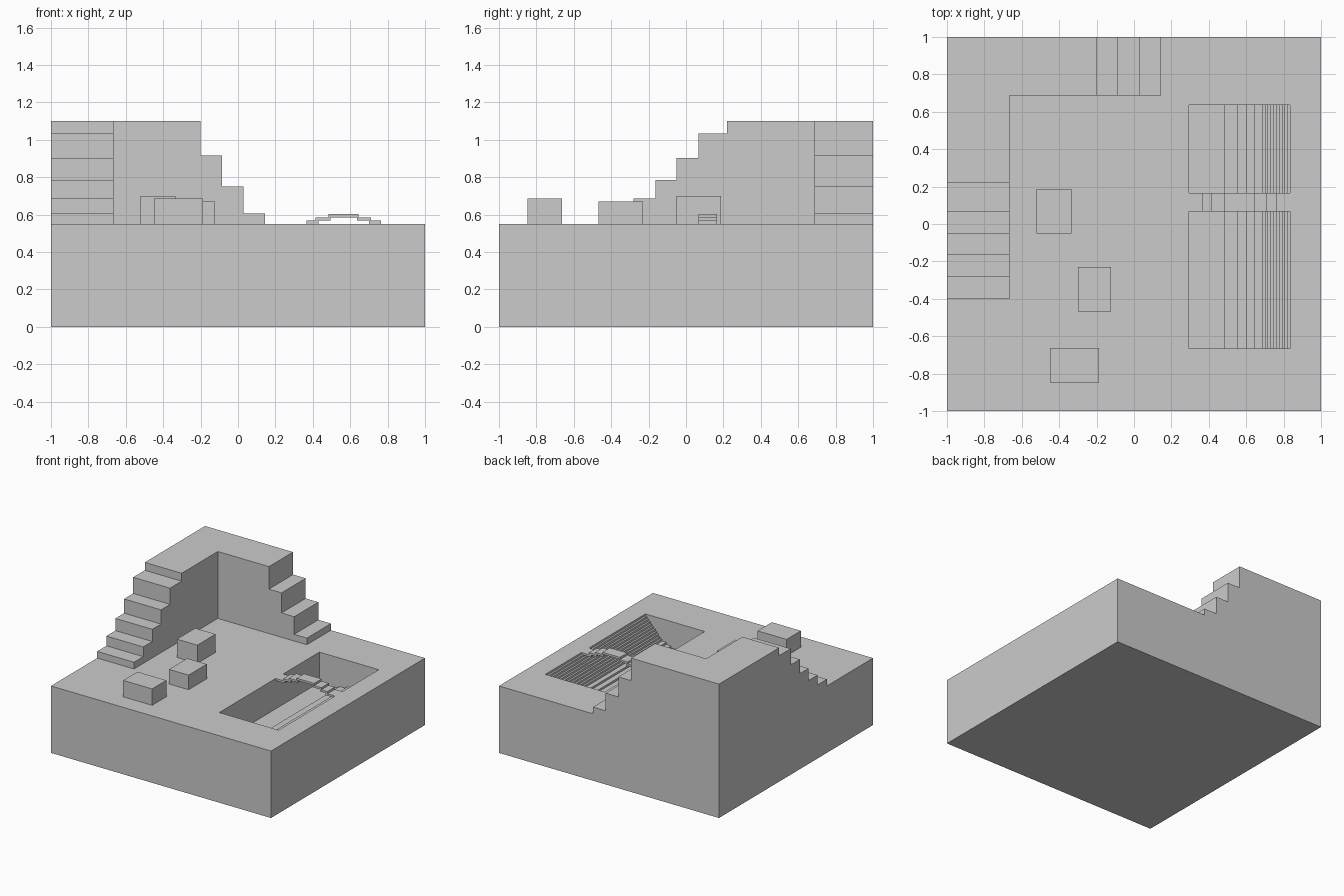
import bpy, bmesh
from mathutils import Vector

if "Cube" in bpy.data.objects:
    bpy.data.objects.remove(bpy.data.objects["Cube"])

GROUND = 0.55


def prism(name, profile, axis, lo, hi):
    """Extrude a 2D profile along x (profile = y,z) or along y (profile = x,z)."""
    bm = bmesh.new()
    put = (lambda a, b: (lo, a, b)) if axis == 'x' else (lambda a, b: (a, lo, b))
    face = bm.faces.new([bm.verts.new(put(a, b)) for a, b in profile])
    ext = bmesh.ops.extrude_face_region(bm, geom=[face])
    move = Vector((hi - lo, 0, 0)) if axis == 'x' else Vector((0, hi - lo, 0))
    bmesh.ops.translate(bm, vec=move,
                        verts=[v for v in ext['geom'] if isinstance(v, bmesh.types.BMVert)])
    bmesh.ops.recalc_face_normals(bm, faces=bm.faces)
    mesh = bpy.data.meshes.new(name)
    bm.to_mesh(mesh)
    bm.free()
    obj = bpy.data.objects.new(name, mesh)
    bpy.context.collection.objects.link(obj)
    return obj


def box(name, x0, x1, y0, y1, z0, z1):
    return prism(name, [(x0, z0), (x1, z0), (x1, z1), (x0, z1)], 'y', y0, y1)


def stairs(start, steps):
    """Stepped outline: from a start position through (position, height) pairs."""
    pts, a = [], start
    for b, z in steps:
        pts += [(a, z), (b, z)]
        a = b
    return pts


def boolean(target, tool, operation):
    mod = target.modifiers.new(tool.name, 'BOOLEAN')
    mod.operation, mod.solver, mod.object = operation, 'EXACT', tool
    bpy.context.view_layer.objects.active = target
    bpy.ops.object.modifier_apply(modifier=mod.name)
    bpy.data.objects.remove(tool)


# Ground block
ground = box("ground", -1, 1, -1, 1, 0, GROUND)

# Terraced back and left cliffs, merged into the ground
back = stairs(-1, [(-0.2, 1.1), (-0.085, 0.915), (0.03, 0.75), (0.145, 0.605)])
boolean(ground, prism("back_cliff", [(-1, 0.3)] + back + [(0.145, 0.3)], 'y', 0.687, 1), 'UNION')
left = stairs(-0.4, [(-0.28, 0.605), (-0.163, 0.685), (-0.05, 0.785),
                     (0.068, 0.902), (0.218, 1.035), (1, 1.1)])
boolean(ground, prism("left_cliff", [(-0.4, 0.3)] + left + [(1, 0.3)], 'x', -1, -0.665), 'UNION')

# Sunken stream bed: sheer left bank, stepped curving right bank
risers = [0.48, 0.55, 0.6, 0.645] + [0.685 + 0.015 * i for i in range(11)]
rise = 0.25 / len(risers)
bed = stairs(0.295, [(x, 0.30 + rise * i) for i, x in enumerate(risers)])
boolean(ground, prism("stream_cutter", bed + [(0.835, 0.75), (0.295, 0.75)],
                      'y', -0.665, 0.635), 'DIFFERENCE')

# Thin stepped arch bridge across the stream
tops = [(0.365, 0.55), (0.415, 0.568), (0.485, 0.585), (0.645, 0.603),
        (0.71, 0.585), (0.765, 0.568), (0.835, 0.55)]
upper = stairs(0.295, tops)
t = 0.017
under = [(0.295, 0.55), (0.38, 0.55), (0.43, 0.568), (0.495, 0.585)]
lower = stairs(0.295, [(0.38, 0.55 - t), (0.43, 0.568 - t), (0.495, 0.585 - t),
                       (0.635, 0.603 - t), (0.7, 0.585 - t), (0.75, 0.568 - t), (0.835, 0.55 - t)])
prism("bridge", upper + lower[::-1], 'y', 0.068, 0.165)

# Loose boulders
for i, (x0, x1, y0, y1, z) in enumerate([(-0.52, -0.335, -0.05, 0.187, 0.70),
                                         (-0.3, -0.122, -0.467, -0.23, 0.67),
                                         (-0.45, -0.187, -0.848, -0.663, 0.685)]):
    box(f"boulder_{i + 1}", x0, x1, y0, y1, GROUND, z)
